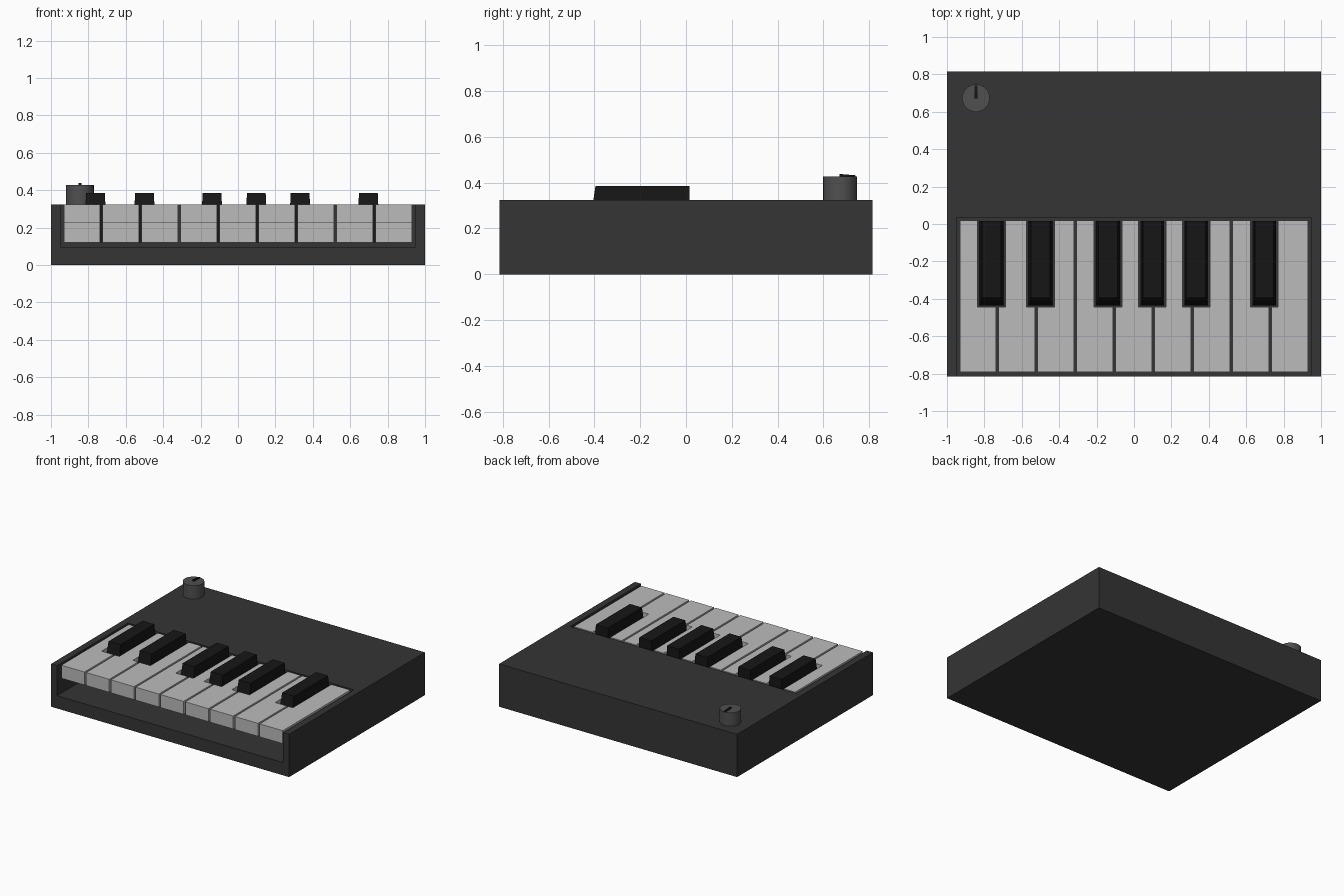
import bpy, bmesh, math

if "Cube" in bpy.data.objects:
    bpy.data.objects.remove(bpy.data.objects["Cube"])

TOP = 0.325          # top of the case
KEY_LOW = 0.12       # underside of the keys
KEY_BACK = 0.02      # rear end of the keys
PITCH, START, GAP = 0.2083, -0.9385, 0.014
BLACK_X = [-0.762, -0.50, -0.139, 0.098, 0.332, 0.697]
NOTCH = 0.074        # half width of the cut-out beside a black key
NOTCH_Y = -0.443


def material(name, v):
    m = bpy.data.materials.new(name)
    m.diffuse_color = (v, v, v, 1)
    m.use_nodes = True
    m.node_tree.nodes["Principled BSDF"].inputs["Base Color"].default_value = m.diffuse_color
    return m


case_grey = material("case_grey", 0.035)
key_white = material("key_white", 0.5)
key_black = material("key_black", 0.008)
knob_grey = material("knob_grey", 0.08)


def loft(name, low, high, z0, z1, mat=None):
    """Solid between two matching outlines at heights z0 and z1."""
    bm = bmesh.new()
    a = [bm.verts.new((x, y, z0)) for x, y in low]
    b = [bm.verts.new((x, y, z1)) for x, y in high]
    bm.faces.new(a[::-1])
    bm.faces.new(b)
    n = len(a)
    for i in range(n):
        j = (i + 1) % n
        bm.faces.new((a[i], a[j], b[j], b[i]))
    bmesh.ops.recalc_face_normals(bm, faces=bm.faces)
    me = bpy.data.meshes.new(name)
    bm.to_mesh(me)
    bm.free()
    ob = bpy.data.objects.new(name, me)
    bpy.context.collection.objects.link(ob)
    if mat:
        me.materials.append(mat)
    return ob


def rect(x0, x1, y0, y1):
    return [(x0, y0), (x1, y0), (x1, y1), (x0, y1)]


def box(name, x0, x1, y0, y1, z0, z1, mat=None):
    r = rect(x0, x1, y0, y1)
    return loft(name, r, r, z0, z1, mat)


def cut(ob, cutter):
    mod = ob.modifiers.new("cut", 'BOOLEAN')
    mod.operation = 'DIFFERENCE'
    mod.solver = 'EXACT'
    mod.object = cutter
    bpy.context.view_layer.objects.active = ob
    bpy.ops.object.modifier_apply(modifier=mod.name)


# Case with an open-fronted key bed
case = box("case", -1, 1, -0.815, 0.815, 0, TOP, case_grey)
bed = box("key_bed_cutter", -0.949, 0.949, -0.9, 0.034, 0.097, 0.5)
cut(case, bed)

# White keys, notched beside the black keys and undercut at the front lip
lip = box("key_lip_cutter", -1, 1, -0.9, -0.5, 0.05, 0.225)
for i in range(9):
    x0 = START + i * PITCH + GAP / 2
    x1 = x0 + PITCH - GAP
    left, right = x0, x1
    for c in BLACK_X:
        if c - NOTCH < x0 < c + NOTCH:
            left = c + NOTCH
        if c - NOTCH < x1 < c + NOTCH:
            right = c - NOTCH
    pts = [(x0, -0.79), (x1, -0.79)]
    if right < x1:
        pts += [(x1, NOTCH_Y), (right, NOTCH_Y)]
    pts += [(right, KEY_BACK), (left, KEY_BACK)]
    if left > x0:
        pts += [(left, NOTCH_Y), (x0, NOTCH_Y)]
    key = loft(f"white_key_{i + 1}", pts, pts, KEY_LOW, TOP - 0.001, key_white)
    cut(key, lip)

for helper in (bed, lip):
    bpy.data.objects.remove(helper)

# Black keys, tapering upward
for i, c in enumerate(BLACK_X):
    loft(f"black_key_{i + 1}",
         rect(c - 0.063, c + 0.063, -0.436, 0.017),
         rect(c - 0.05, c + 0.05, -0.395, 0.015), KEY_LOW, 0.386, key_black)

# Knob with a raised pointer
KX, KY, KR = -0.845, 0.673, 0.074
ring = [(KX + KR * math.cos(2 * math.pi * k / 32),
         KY + KR * math.sin(2 * math.pi * k / 32)) for k in range(32)]
loft("knob", ring, ring, TOP, 0.427, knob_grey)
pointer = box("knob_pointer", KX - 0.007, KX + 0.007, KY - 0.002, KY + 0.068,
              0.42, 0.438, key_black)
for v in pointer.data.vertices:
    if v.co.z > 0.43 and v.co.y > KY + 0.03:
        v.co.z = 0.432
